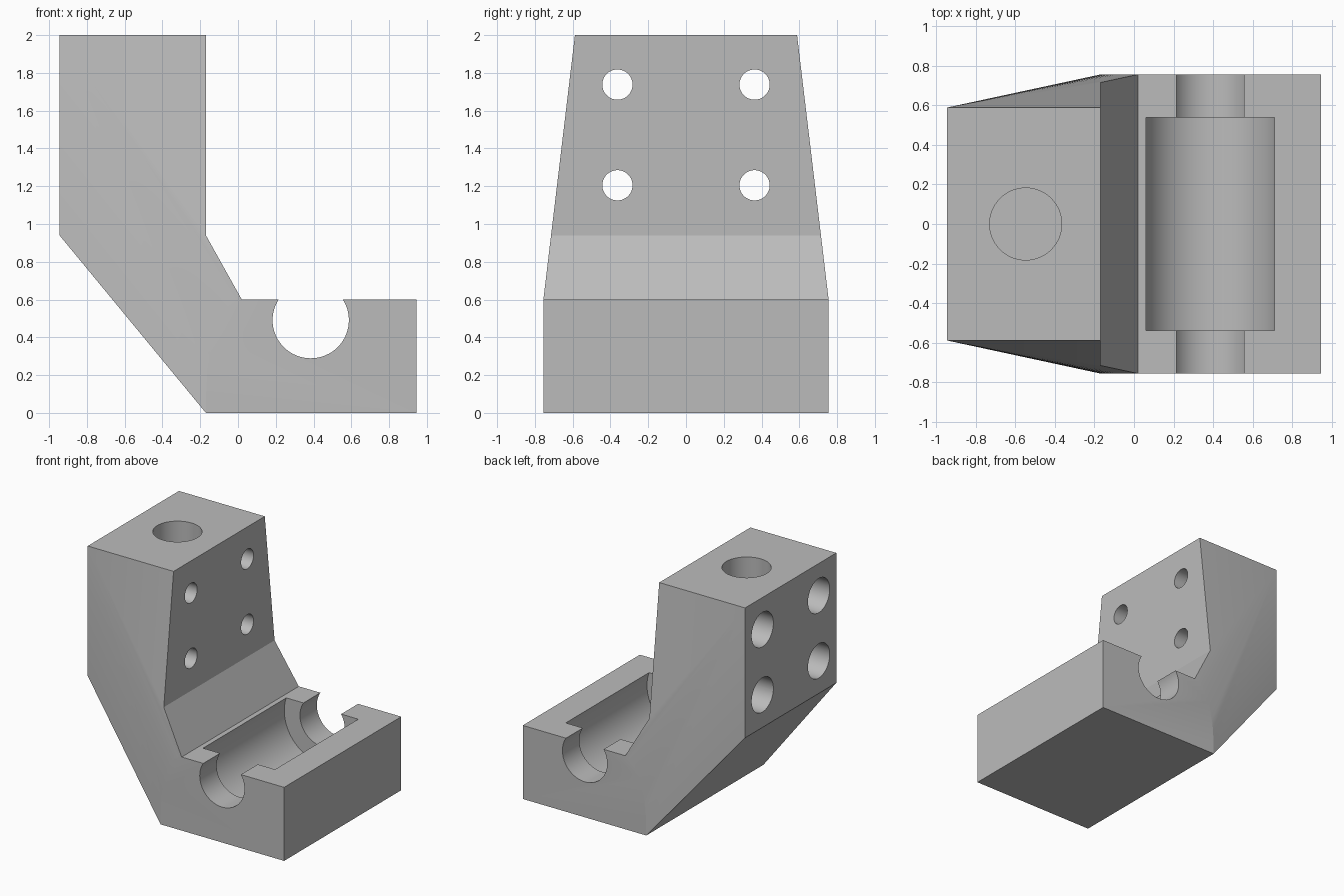
import bpy, bmesh
from math import pi, radians
from mathutils import Vector, Matrix

cube = bpy.data.objects.get("Cube")
if cube:
    bpy.data.objects.remove(cube, do_unlink=True)

grey = bpy.data.materials.new("machined grey")
grey.use_nodes = True
COLOUR = (0.5, 0.5, 0.5, 1)
grey.diffuse_color = COLOUR
grey.node_tree.nodes["Principled BSDF"].inputs["Base Color"].default_value = COLOUR


def add_object(name, bm):
    mesh = bpy.data.meshes.new(name)
    bm.to_mesh(mesh)
    bm.free()
    mesh.materials.append(grey)
    obj = bpy.data.objects.new(name, mesh)
    bpy.context.collection.objects.link(obj)
    return obj


# Key outline points of one tapered side; half widths at top and base
TOP_W, BASE_W = 0.588, 0.755
top_back = Vector((-0.945, TOP_W, 2))
top_front = Vector((-0.17, TOP_W, 2))
low_back = Vector((-0.945, TOP_W, 0.94))
heel = Vector((-0.17, BASE_W, 0))
step = Vector((0.02, BASE_W, 0.6))
neck = top_front.lerp(step, 0.757)
neck.x = -0.17
toe_top = Vector((0.945, BASE_W, 0.6))
toe_low = Vector((0.945, BASE_W, 0))

# Curved seam where the taper blends into the straight base
corner = Vector((-0.17, BASE_W, 0.6))
STEPS = 10
seam = [heel.lerp(corner, i / STEPS).lerp(corner.lerp(step, i / STEPS), i / STEPS)
        for i in range(STEPS + 1)]

side_faces = [[top_back, top_front, neck, step],
              [top_back, heel, low_back],
              seam + [toe_top, toe_low]]
side_faces += [[top_back, b, a] for a, b in zip(seam, seam[1:])]
outline = [top_back, top_front, neck, step, toe_top, toe_low, heel, low_back]

# Bracket body: two mirrored sides joined by strips along the outline
bm = bmesh.new()
flip = Vector((1, -1, 1))
for face in side_faces:
    bm.faces.new([bm.verts.new(p) for p in face])
    bm.faces.new([bm.verts.new(p * flip) for p in face])
for a, b in zip(outline, outline[1:] + outline[:1]):
    bm.faces.new([bm.verts.new(p) for p in (a, b, b * flip, a * flip)])
bmesh.ops.remove_doubles(bm, verts=bm.verts, dist=0.0001)
bmesh.ops.recalc_face_normals(bm, faces=bm.faces)
body = add_object("bracket_body", bm)

cutters = []


def cut_cylinder(name, radius, start, end):
    """Cylinder cutter between two points."""
    start, end = Vector(start), Vector(end)
    axis = end - start
    turn = axis.to_track_quat('Z', 'Y').to_matrix().to_4x4()
    bm = bmesh.new()
    bmesh.ops.create_cone(bm, cap_ends=True, segments=64, radius1=radius, radius2=radius,
                          depth=axis.length,
                          matrix=Matrix.Translation((start + end) / 2) @ turn)
    cutter = add_object(name, bm)
    cutter.hide_render = True
    cutters.append(cutter)
    mod = body.modifiers.new(name, 'BOOLEAN')
    mod.operation = 'DIFFERENCE'
    mod.solver = 'EXACT'
    mod.object = cutter


# Shaft channel and the wider bearing pocket
cut_cylinder("shaft_channel", 0.202, (0.385, -1, 0.491), (0.385, 1, 0.491))
cut_cylinder("bearing_pocket", 0.343, (0.385, -0.537, 0.491), (0.385, 0.537, 0.491))

# Blind hole in the top
cut_cylinder("top_hole", 0.182, (-0.547, 0, 2.2), (-0.547, 0, 1.2))

# Four bolt holes, counterbored from the back
for y in (-0.363, 0.363):
    for z in (1.205, 1.738):
        cut_cylinder("bolt_hole", 0.08, (-1.2, y, z), (0.1, y, z))
        cut_cylinder("bolt_counterbore", 0.14, (-1.2, y, z), (-0.45, y, z))

# Bake the cuts and drop the cutters
bpy.context.view_layer.update()
graph = bpy.context.evaluated_depsgraph_get()
baked = bpy.data.meshes.new_from_object(body.evaluated_get(graph))
body.modifiers.clear()
body.data = baked
baked.materials.clear()
baked.materials.append(grey)
for poly in baked.polygons:
    poly.material_index = 0
for cutter in cutters:
    bpy.data.objects.remove(cutter, do_unlink=True)

# Smooth the bores, keep machined edges crisp
bpy.ops.object.select_all(action='DESELECT')
body.select_set(True)
bpy.context.view_layer.objects.active = body
bpy.ops.object.shade_smooth_by_angle(angle=radians(9))
